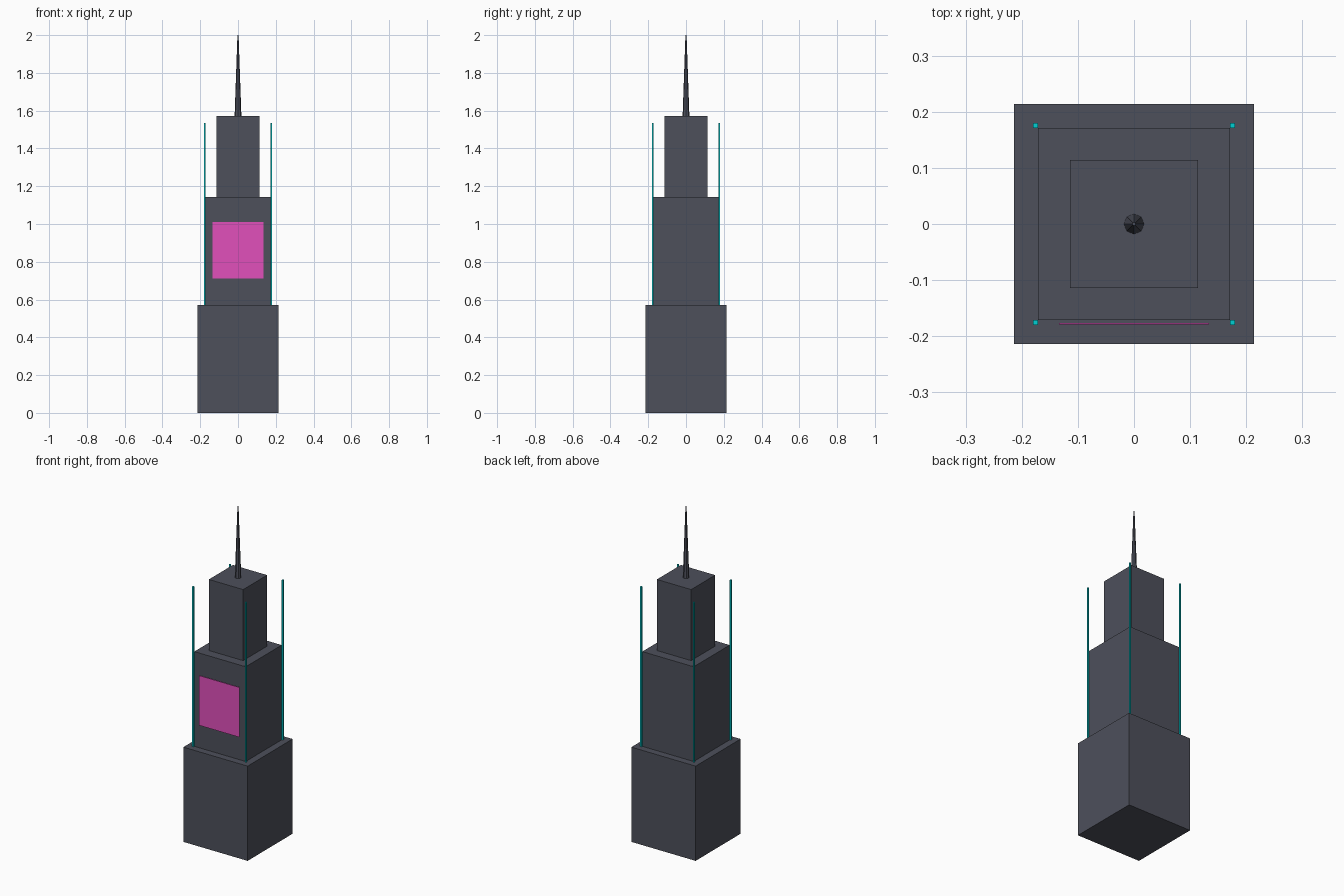
import bpy

if "Cube" in bpy.data.objects:
    bpy.data.objects.remove(bpy.data.objects["Cube"])


def material(name, rgb):
    m = bpy.data.materials.new(name)
    m.diffuse_color = (*rgb, 1)
    m.use_nodes = True
    m.node_tree.nodes["Principled BSDF"].inputs["Base Color"].default_value = m.diffuse_color
    return m


DARK = material("dark_slate", (0.075, 0.08, 0.105))
CYAN = material("cyan_glow", (0.0, 0.62, 0.65))
PINK = material("magenta_glow", (0.75, 0.08, 0.5))


def box(name, x, y, z0, z1, sx, sy, mat):
    bpy.ops.mesh.primitive_cube_add(size=1, location=(x, y, (z0 + z1) / 2))
    ob = bpy.context.object
    ob.name = name
    ob.scale = (sx, sy, z1 - z0)
    bpy.ops.object.transform_apply(location=False, rotation=False, scale=True)
    ob.data.materials.append(mat)
    return ob


# Stepped tower tiers
z = 0
for name, width, height in (("lower_tier", 0.4286, 0.5714),
                            ("middle_tier", 0.3429, 0.5714),
                            ("upper_tier", 0.2286, 0.4286)):
    box(name, 0, 0, z, z + height, width, width, DARK)
    z += height

# Tapered eight-sided antenna on the roof
bpy.ops.mesh.primitive_cone_add(vertices=8, radius1=0.018, radius2=0.003,
                                depth=2 - z, location=(0, 0, (z + 2) / 2))
antenna = bpy.context.object
antenna.name = "antenna"
antenna.data.materials.append(DARK)

# Light strips at the four corners of the middle tier
for sx, side in ((-1, "left"), (1, "right")):
    for sy, end in ((-1, "front"), (1, "back")):
        box(f"light_strip_{end}_{side}", sx * 0.1755, sy * 0.1755,
            0.5714, 1.536, 0.0086, 0.0086, CYAN)

# Thin billboard panel on the front
box("billboard", 0, -0.1777, 0.711, 1.011, 0.268, 0.003, PINK)
